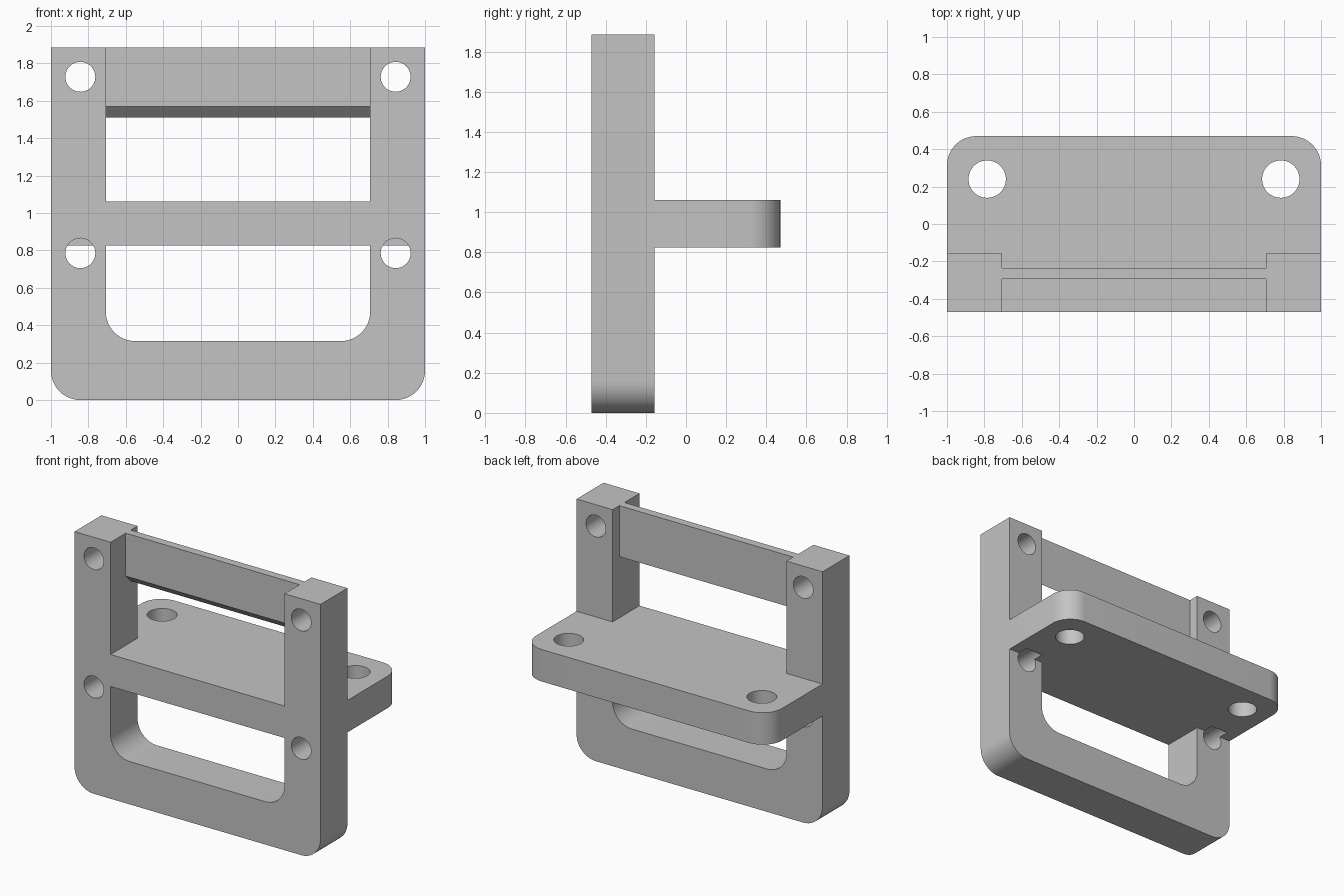
import bpy, bmesh
from math import sin, cos, pi
from mathutils import Vector

cube = bpy.data.objects.get("Cube")
if cube:
    bpy.data.objects.remove(cube, do_unlink=True)

grey = bpy.data.materials.new("plain grey")
grey.use_nodes = True
colour = (0.55, 0.55, 0.55, 1)
grey.diffuse_color = colour
grey.node_tree.nodes["Principled BSDF"].inputs["Base Color"].default_value = colour

# Main dimensions
FRONT, REAR, BACK = -0.47, -0.157, 0.47
INNER, TOP = 0.707, 1.885
SHELF_LOW, SHELF_HIGH = 0.825, 1.06
ROUND = 0.157


def mirrored(half):
    """Close a right-hand outline with its mirror image."""
    return half + [(-x, h) for x, h in reversed(half)]


def corner(cx, cy, start, end, radius=ROUND, steps=12):
    angles = [start + (end - start) * i / steps for i in range(steps + 1)]
    return [(cx + radius * cos(a), cy + radius * sin(a)) for a in angles]


def extrude(name, outline, place, direction):
    """Sweep a flat outline along a direction into a solid."""
    bm = bmesh.new()
    face = bm.faces.new([bm.verts.new(place(*p)) for p in outline])
    swept = bmesh.ops.extrude_face_region(bm, geom=[face], use_keep_orig=True)
    moved = [v for v in swept["geom"] if isinstance(v, bmesh.types.BMVert)]
    bmesh.ops.translate(bm, verts=moved, vec=Vector(direction))
    bmesh.ops.recalc_face_normals(bm, faces=bm.faces)
    mesh = bpy.data.meshes.new(name)
    bm.to_mesh(mesh)
    bm.free()
    mesh.materials.append(grey)
    obj = bpy.data.objects.new(name, mesh)
    bpy.context.collection.objects.link(obj)
    return obj


def activate(obj):
    bpy.ops.object.select_all(action="DESELECT")
    obj.select_set(True)
    bpy.context.view_layer.objects.active = obj


def drill(obj, cutter):
    activate(obj)
    mod = obj.modifiers.new("hole", "BOOLEAN")
    mod.operation = "DIFFERENCE"
    mod.solver = "EXACT"
    mod.object = cutter
    bpy.ops.object.modifier_apply(modifier=mod.name)


def circle(x, h, radius):
    return corner(x, h, 0, 2 * pi, radius, 48)[:-1]


# U-shaped upright frame with rounded lower corners
u_half = (corner(1 - ROUND, ROUND, -pi / 2, 0) + [(1, TOP), (INNER, TOP)]
          + corner(INNER - ROUND, 0.315 + ROUND, 0, -pi / 2))
frame = extrude("upright_frame", mirrored(u_half),
                lambda x, z: (x, FRONT, z), (0, REAR - FRONT, 0))

# Shelf: narrow between the posts, full width behind them
shelf_half = ([(INNER, FRONT), (INNER, REAR), (1, REAR)]
              + corner(1 - ROUND, BACK - ROUND, 0, pi / 2))
shelf = extrude("shelf", mirrored(shelf_half),
                lambda x, y: (x, y, SHELF_LOW), (0, 0, SHELF_HIGH - SHELF_LOW))

# Thin top rail with a sloping lower edge
rail = extrude("top_rail",
               [(-0.295, TOP), (-0.295, 1.57), (-0.235, 1.51), (-0.235, TOP)],
               lambda y, z: (-INNER, y, z), (2 * INNER, 0, 0))

# Screw holes; the lower pair also notches the shelf underside
for side in (-1, 1):
    for z in (0.785, 1.728):
        cutter = extrude("hole_cutter", circle(side * 0.843, z, 0.08),
                         lambda x, h: (x, FRONT - 0.1, h),
                         (0, REAR - FRONT + 0.18, 0))
        drill(frame, cutter)
        if z < 1:
            drill(shelf, cutter)
        bpy.data.objects.remove(cutter, do_unlink=True)
    cutter = extrude("hole_cutter", circle(side * 0.785, 0.24, 0.1),
                     lambda x, y: (x, y, SHELF_LOW - 0.1), (0, 0, 0.5))
    drill(shelf, cutter)
    bpy.data.objects.remove(cutter, do_unlink=True)

# Smooth the rounded corners and bores, keep edges sharp
for part in (frame, shelf):
    activate(part)
    bpy.ops.object.shade_smooth_by_angle(angle=pi / 6)
